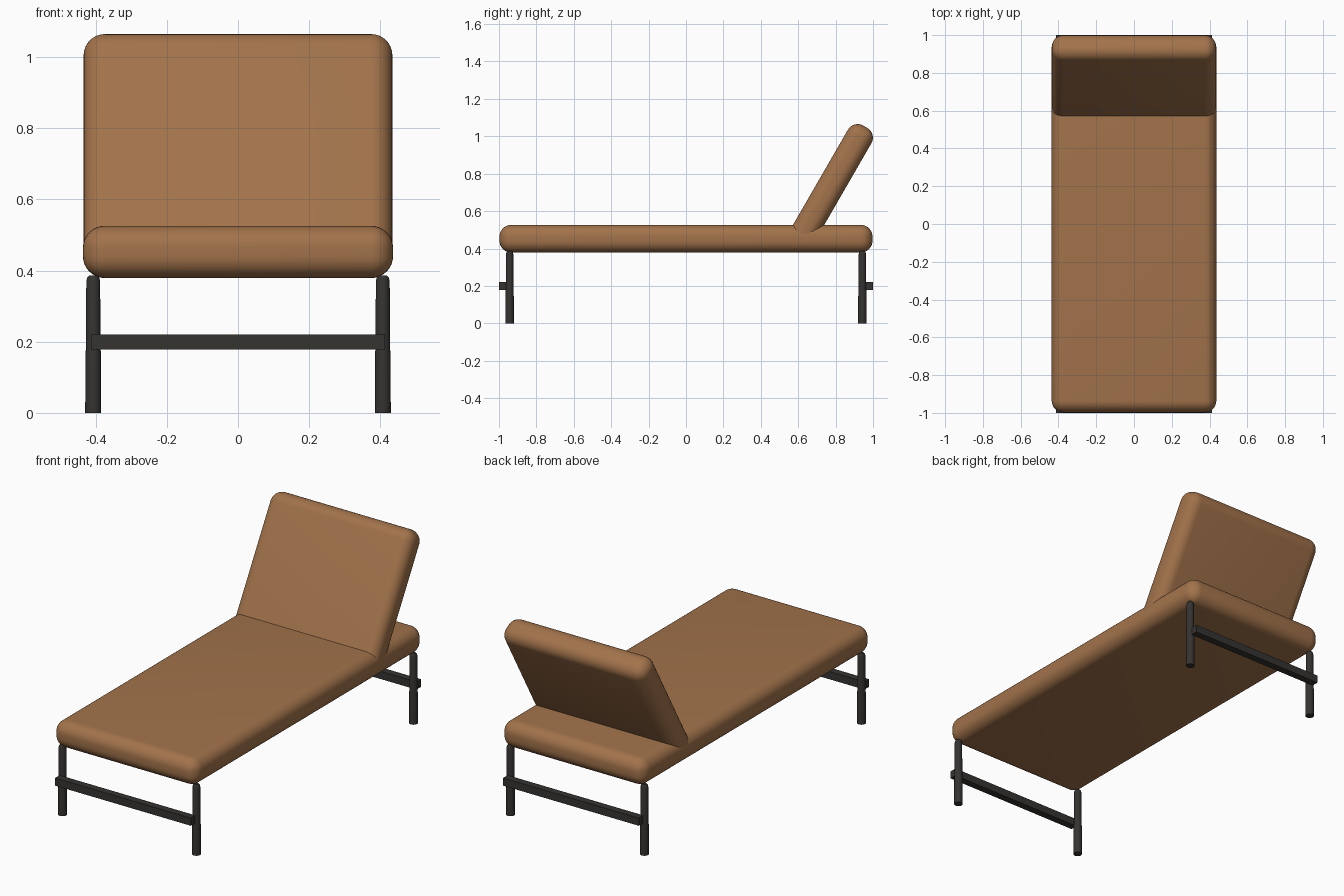
import bpy, bmesh
from math import radians
from mathutils import Matrix

if "Cube" in bpy.data.objects:
    bpy.data.objects.remove(bpy.data.objects["Cube"])


def material(name, rgb):
    m = bpy.data.materials.new(name)
    m.diffuse_color = (*rgb, 1)
    m.use_nodes = True
    m.node_tree.nodes["Principled BSDF"].inputs["Base Color"].default_value = m.diffuse_color
    return m


leather = material("tan_leather", (0.36, 0.17, 0.07))
metal = material("dark_metal", (0.035, 0.033, 0.03))


def finish(name, bm, mat, smooth=True):
    me = bpy.data.meshes.new(name)
    bmesh.ops.recalc_face_normals(bm, faces=bm.faces)
    bm.to_mesh(me)
    bm.free()
    ob = bpy.data.objects.new(name, me)
    bpy.context.collection.objects.link(ob)
    me.materials.append(mat)
    if smooth:
        bpy.ops.object.select_all(action='DESELECT')
        ob.select_set(True)
        bpy.context.view_layer.objects.active = ob
        bpy.ops.object.shade_smooth_by_angle(angle=radians(35))
    return ob


def box(name, size, loc, mat, radius=0.0, tilt=0.0):
    bm = bmesh.new()
    bmesh.ops.create_cube(bm, size=1, matrix=Matrix.Diagonal((*size, 1)))
    if radius:
        bmesh.ops.bevel(bm, geom=bm.edges[:], offset=radius, segments=8,
                        profile=0.5, affect='EDGES', clamp_overlap=True)
    ob = finish(name, bm, mat, radius > 0)
    ob.location = loc
    ob.rotation_euler.x = tilt
    return ob


def leg(name, x, y):
    # turned profile: wider foot, slim upper post, rounded top
    profile = [(0.0225, 0), (0.022, 0.165), (0.0205, 0.18),
               (0.0195, 0.37), (0.017, 0.38), (0.012, 0.386)]
    n = 24
    bm = bmesh.new()
    rings = []
    for r, z in profile:
        ring = bmesh.ops.create_circle(
            bm, segments=n, radius=r, matrix=Matrix.Translation((0, 0, z)))
        rings.append(ring["verts"])
    for a, b in zip(rings, rings[1:]):
        for i in range(n):
            j = (i + 1) % n
            bm.faces.new((a[i], a[j], b[j], b[i]))
    bm.faces.new(rings[0])
    bm.faces.new(rings[-1])
    finish(name, bm, metal).location = (x, y, 0)


# upholstered cushions
box("seat_cushion", (0.872, 1.994, 0.147), (0, 0, 0.4525), leather, 0.062)
box("backrest_cushion", (0.868, 0.145, 0.742), (0, 0.773, 0.7295), leather,
    0.06, radians(-30))

# legs and end crossbars
for end, s in (("front", -1), ("back", 1)):
    leg(end + "_left_leg", -0.407, s * 0.943)
    leg(end + "_right_leg", 0.407, s * 0.943)
    box(end + "_crossbar", (0.826, 0.04, 0.042), (0, s * 0.98, 0.199), metal)
